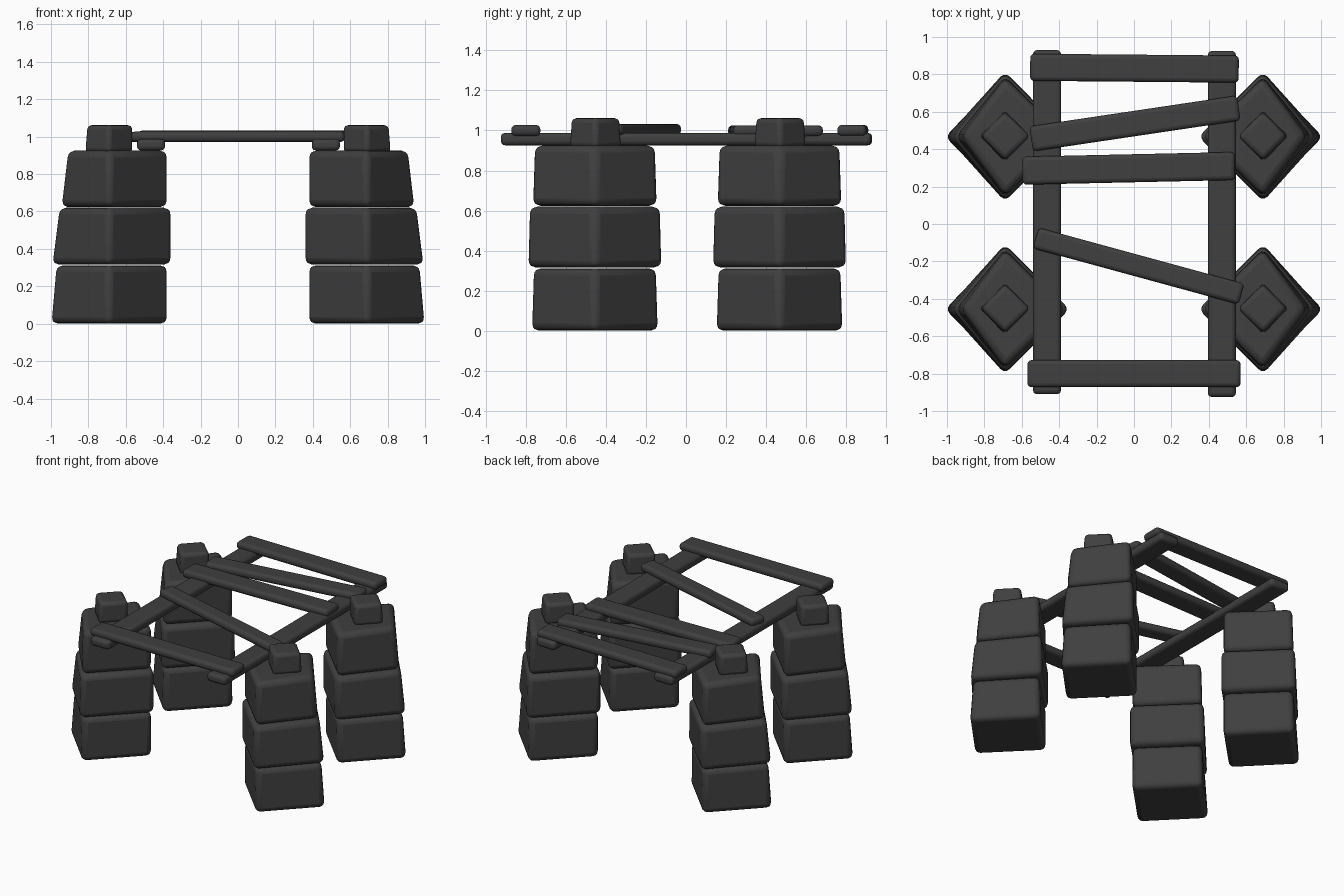
import bpy, bmesh, math
from mathutils import Matrix, Vector

cube = bpy.data.objects.get("Cube")
if cube:
    bpy.data.objects.remove(cube, do_unlink=True)

# One dark stone and timber colour
mat = bpy.data.materials.new("charcoal")
mat.use_nodes = True
colour = (0.05, 0.05, 0.05, 1)
mat.diffuse_color = colour
bsdf = mat.node_tree.nodes["Principled BSDF"]
bsdf.inputs["Base Color"].default_value = colour
bsdf.inputs["Roughness"].default_value = 0.8


def finish(name, bm, bevel):
    """Turn a bmesh into a softly bevelled, smooth-shaded object."""
    bmesh.ops.recalc_face_normals(bm, faces=bm.faces)
    mesh = bpy.data.meshes.new(name)
    bm.to_mesh(mesh)
    bm.free()
    mesh.materials.append(mat)
    obj = bpy.data.objects.new(name, mesh)
    bpy.context.collection.objects.link(obj)
    mod = obj.modifiers.new("soft_edges", "BEVEL")
    mod.width = bevel
    mod.segments = 3
    mod.limit_method = "ANGLE"
    bpy.ops.object.select_all(action="DESELECT")
    obj.select_set(True)
    bpy.context.view_layer.objects.active = obj
    bpy.ops.object.shade_smooth_by_angle(angle=math.radians(40))
    return obj


def diamond_block(name, side, cy, z0, z1, inner, outer, outer_top, depth, depth_top, bevel):
    """Four-cornered block turned 45 degrees, leaning in on its outer corner."""
    bm = bmesh.new()
    trim = bevel * 0.41  # corner length lost to the bevel
    rings = []
    for z, out, dep in ((z0, outer, depth), (z1, outer_top, depth_top)):
        offsets = ((-inner - trim, 0), (0, -dep - trim), (out + trim, 0), (0, dep + trim))
        rings.append([bm.verts.new((side * (0.69 + dx), cy + dy, z)) for dx, dy in offsets])
    low, high = rings
    bm.faces.new(low)
    bm.faces.new(high)
    for i in range(4):
        j = (i + 1) % 4
        bm.faces.new((low[i], low[j], high[j], high[i]))
    return finish(name, bm, bevel)


def bar(name, start, end, width, thick):
    """Bevelled timber running between two centre points."""
    a, b = Vector(start), Vector(end)
    d = b - a
    bm = bmesh.new()
    bmesh.ops.create_cube(bm, size=1)
    bm.transform(Matrix.Translation((a + b) / 2)
                 @ d.to_track_quat("X", "Z").to_matrix().to_4x4()
                 @ Matrix.Diagonal((d.length, width, thick, 1)))
    return finish(name, bm, 0.022)


# Pillars: three stacked blocks and a small cap each
# level: z0, z1, inner, outer, outer_top, depth, depth_top
levels = {
    "lower_block": (0.0, 0.312, 0.31, 0.308, 0.28, 0.315, 0.305),
    "middle_block": (0.316, 0.62, 0.33, 0.302, 0.262, 0.333, 0.325),
    "upper_block": (0.624, 0.925, 0.31, 0.252, 0.215, 0.31, 0.3),
}
for side, side_name in ((1, "left"), (-1, "right")):
    for cy, end_name in ((-0.455, "front"), (0.467, "back")):
        prefix = f"{end_name}_{side_name}_"
        for part, dims in levels.items():
            diamond_block(prefix + part, side, cy, *dims, 0.036)
        diamond_block(prefix + "cap", side, cy + 0.003, 0.915, 1.062,
                      0.125, 0.127, 0.115, 0.128, 0.118, 0.024)

# Long side rails
bar("right_rail", (-0.465, -0.91, 0.957), (-0.465, 0.93, 0.957), 0.15, 0.062)
bar("left_rail", (0.47, -0.925, 0.957), (0.47, 0.925, 0.957), 0.15, 0.062)

# Uneven cross planks
planks = {
    "back_plank": ((-0.555, 0.838), (0.56, 0.828), 0.145, 1.0),
    "slanted_back_plank": ((-0.55, 0.455), (0.56, 0.62), 0.135, 0.998),
    "middle_plank": ((-0.597, 0.285), (0.54, 0.31), 0.15, 0.998),
    "slanted_front_plank": ((-0.525, -0.075), (0.575, -0.375), 0.115, 1.005),
    "front_plank": ((-0.57, -0.8), (0.57, -0.8), 0.145, 1.0),
}
for name, (a, b, width, z) in planks.items():
    bar(name, (*a, z), (*b, z), width, 0.055)
